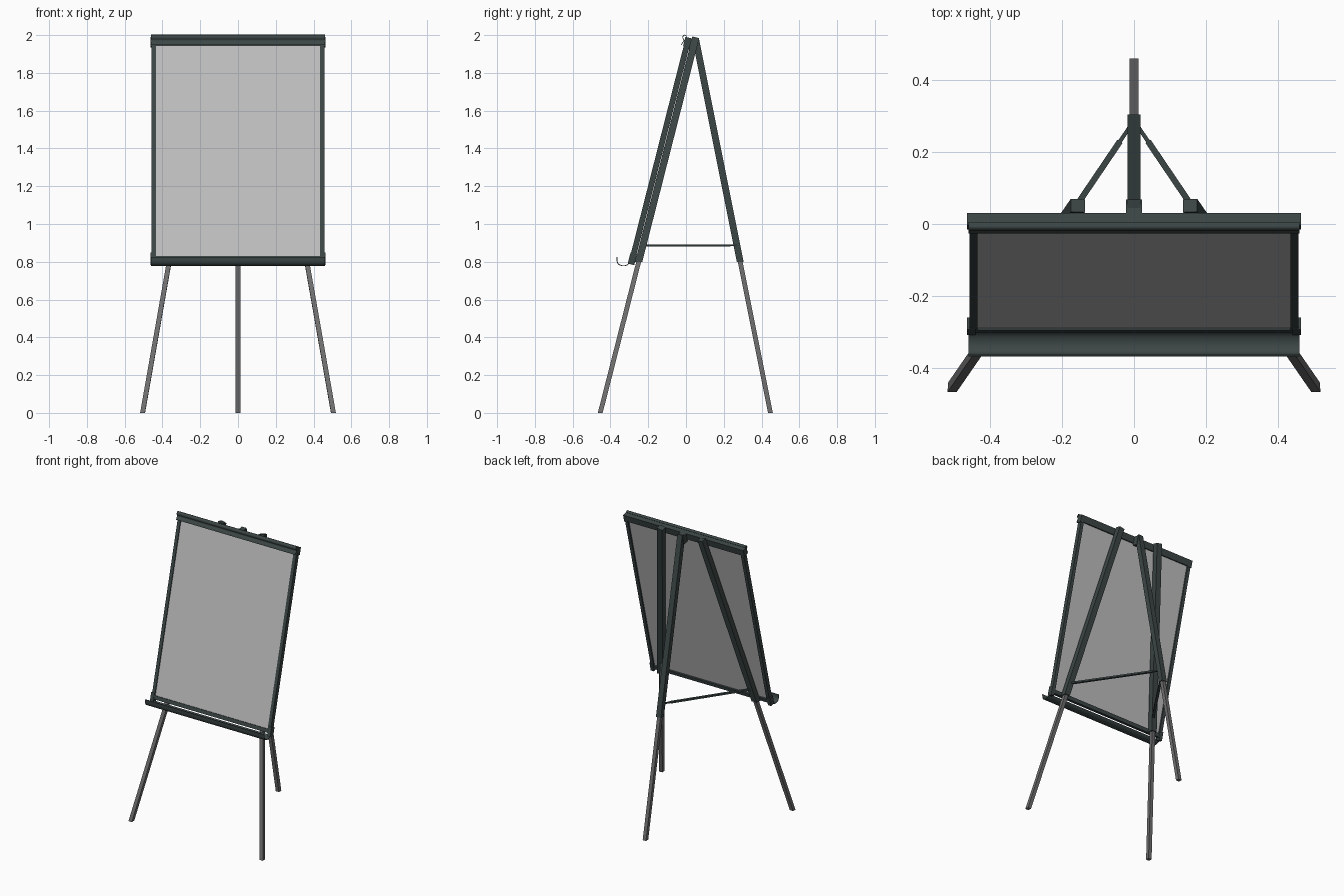
import bpy, bmesh, math
from mathutils import Vector, Matrix

if "Cube" in bpy.data.objects:
    bpy.data.objects.remove(bpy.data.objects["Cube"])


def material(name, rgb):
    m = bpy.data.materials.new(name)
    m.diffuse_color = (*rgb, 1)
    m.use_nodes = True
    m.node_tree.nodes["Principled BSDF"].inputs["Base Color"].default_value = m.diffuse_color
    return m


DARK = material("dark slate", (0.045, 0.062, 0.060))
STEEL = material("grey metal", (0.16, 0.16, 0.16))
BOARD = material("board grey", (0.52, 0.52, 0.52))


def finish(name, bm, mat):
    bmesh.ops.recalc_face_normals(bm, faces=bm.faces[:])
    me = bpy.data.meshes.new(name)
    bm.to_mesh(me)
    bm.free()
    me.materials.append(mat)
    ob = bpy.data.objects.new(name, me)
    bpy.context.collection.objects.link(ob)
    return ob


def beam(name, p0, p1, normal, w, d, mat, cut_z=None):
    """Rectangular bar from p0 (low end) to p1, w across, d along normal."""
    p0, p1 = Vector(p0), Vector(p1)
    ax = (p1 - p0).normalized()
    side = ax.cross(Vector(normal)).normalized()
    nor = side.cross(ax)
    rot = Matrix((side, nor, ax)).transposed().to_4x4()
    bm = bmesh.new()
    bmesh.ops.create_cube(bm, size=1)
    low = [v for v in bm.verts if v.co.z < 0]
    bm.transform(Matrix.Translation((p0 + p1) / 2) @ rot
                 @ Matrix.Diagonal((w, d, (p1 - p0).length, 1)))
    if cut_z is not None:
        for v in low:
            v.co += ax * ((cut_z - v.co.z) / ax.z)
    return finish(name, bm, mat)


# Tilted board space: x across, s up from the top edge, d back from the front
TILT = math.atan(0.2545)
UP = Vector((0, math.sin(TILT), math.cos(TILT)))
BACK = Vector((0, math.cos(TILT), -math.sin(TILT)))
ORIGIN = Vector((0, 0.0, 1.99))
H = (1.99 - 0.79) / math.cos(TILT)


def board_box(name, x0, x1, s0, s1, d0, d1, mat):
    bm = bmesh.new()
    bmesh.ops.create_cube(bm, size=1)
    for v in bm.verts:
        x = x0 if v.co.x < 0 else x1
        s = s0 if v.co.z < 0 else s1
        d = d0 if v.co.y < 0 else d1
        v.co = ORIGIN + Vector((x, 0, 0)) + UP * s + BACK * d
    return finish(name, bm, mat)


def curved_strip(name, pts, half, mat, thick):
    """Thin profile in y, z, smoothed and stretched across x."""
    for _ in range(2):
        new = [pts[0]]
        for a, b in zip(pts, pts[1:]):
            new += [(a[0] * .75 + b[0] * .25, a[1] * .75 + b[1] * .25),
                    (a[0] * .25 + b[0] * .75, a[1] * .25 + b[1] * .75)]
        pts = new + [pts[-1]]
    bm = bmesh.new()
    rows = [[bm.verts.new((x, y, z)) for x in (-half, half)] for y, z in pts]
    for a, b in zip(rows, rows[1:]):
        bm.faces.new((a[0], a[1], b[1], b[0]))
    ob = finish(name, bm, mat)
    mod = ob.modifiers.new("thickness", 'SOLIDIFY')
    mod.thickness = thick
    mod.offset = 0
    bpy.context.view_layer.objects.active = ob
    ob.select_set(True)
    bpy.ops.object.modifier_apply(modifier="thickness")
    bpy.ops.object.shade_smooth_by_angle()
    ob.select_set(False)


# Board panel and frame
board_box("writing_panel", -0.445, 0.445, -H + 0.03, -0.02, 0.006, 0.02, BOARD)
board_box("top_rail", -0.46, 0.46, -0.045, 0, 0, 0.032, DARK)
board_box("bottom_rail", -0.46, 0.46, -H + 0.018, -H + 0.043, 0, 0.03, DARK)
for sx, side in ((-1, "left"), (1, "right")):
    a, b = sorted((sx * 0.435, sx * 0.458))
    board_box(side + "_rail", a, b, -H + 0.02, -0.02, 0, 0.03, DARK)
    a, b = sorted((sx * 0.44, sx * 0.464))
    board_box(side + "_top_cap", a, b, -0.05, 0.0, -0.003, 0.032, DARK)
    board_box(side + "_bottom_cap", a, b, -H, -H + 0.06, -0.003, 0.032, DARK)

# Pen tray and paper clamp
curved_strip("pen_tray", [(-0.366, 0.826), (-0.364, 0.79), (-0.338, 0.777),
                          (-0.31, 0.782), (-0.297, 0.797)], 0.46, DARK, 0.004)
curved_strip("paper_clamp", [(0.004, 1.992), (-0.008, 2.003), (-0.02, 1.988),
                             (-0.008, 1.972), (-0.02, 1.958), (-0.024, 1.948)],
             0.46, DARK, 0.004)


# Front legs: sleeve behind the board, telescopic foot below, brace strap
def front_axis(z, sx):
    return Vector((sx * (0.505 - 0.1758 * z), -0.454 + 0.2545 * z, z))


def rear_axis(z):
    return Vector((0, 0.447 - 0.2 * z, z))


for sx, side in ((-1, "left"), (1, "right")):
    beam(side + "_leg_sleeve", front_axis(0.80, sx), front_axis(1.985, sx),
         BACK, 0.04, 0.037, DARK, 0.80)
    beam(side + "_leg_foot", front_axis(0, sx), front_axis(0.9, sx),
         BACK, 0.025, 0.025, STEEL, 0)
    inner = rear_axis(0.887) + Vector((sx * 0.012, 0, 0))
    outer = front_axis(0.887, sx)
    beam(side + "_brace", inner, outer, (0, 0, 1), 0.011, 0.008, DARK)
    beam(side + "_brace_sleeve", inner.lerp(outer, 0.08), outer, (0, 0, 1),
         0.017, 0.011, DARK)

# Rear leg and its hinge block
RN = (0, 1, 0.2)
beam("rear_leg_sleeve", rear_axis(0.80), rear_axis(1.98), RN, 0.037, 0.035, DARK, 0.80)
beam("rear_leg_foot", rear_axis(0), rear_axis(0.9), RN, 0.025, 0.025, STEEL, 0)
board_box("rear_hinge", -0.022, 0.022, -0.06, 0.0, 0.03, 0.07, DARK)
